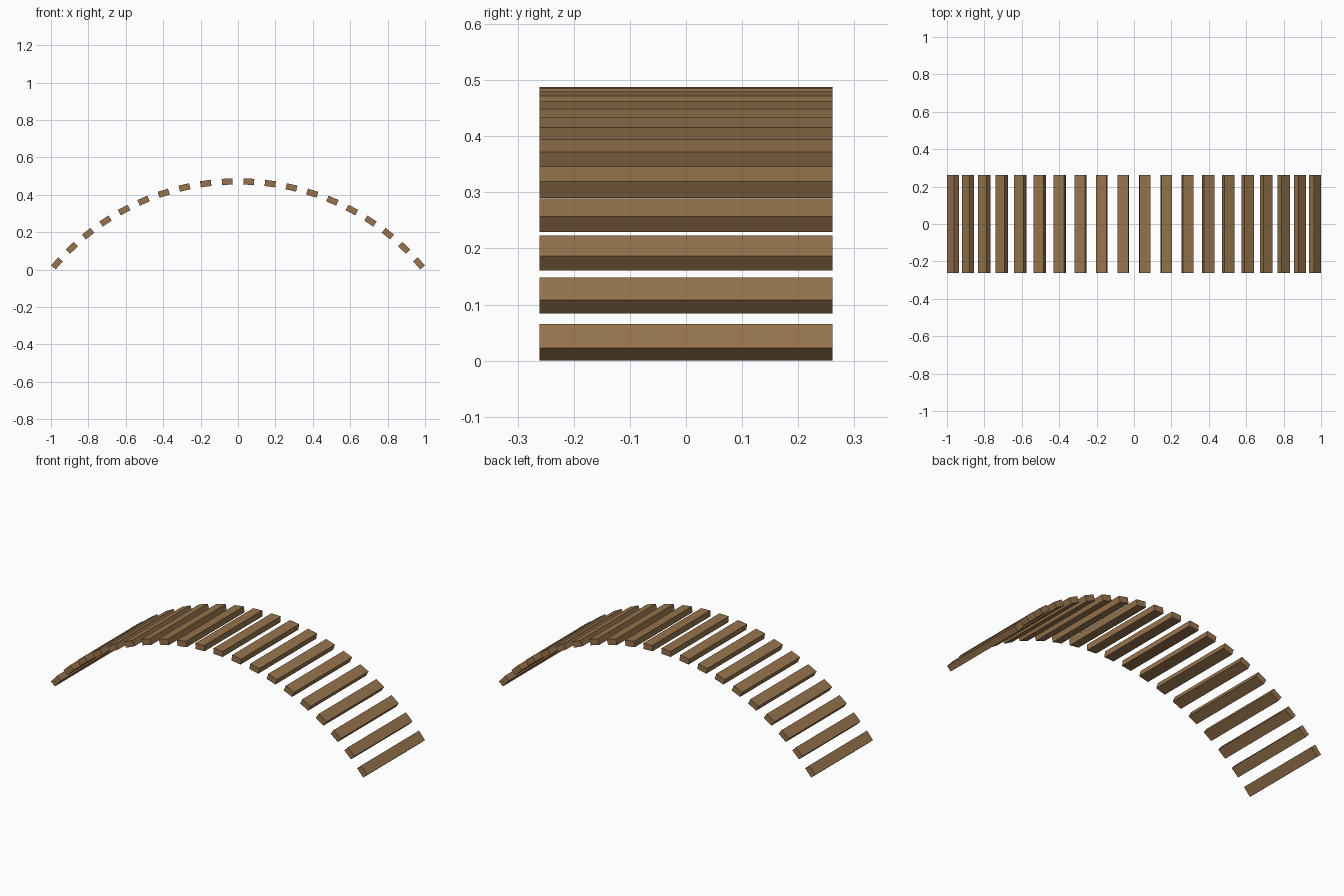
import bpy, math

if "Cube" in bpy.data.objects:
    bpy.data.objects.remove(bpy.data.objects["Cube"])

# Arc and plank dimensions
COUNT = 20
HALF_ANGLE = math.radians(48.69)
RADIUS = 0.968 / math.sin(HALF_ANGLE)
END_Z = 0.033
WIDTH, LENGTH, THICK = 0.058, 0.523, 0.033

wood = bpy.data.materials.new("brown wood")
wood.diffuse_color = (0.305, 0.174, 0.074, 1)
wood.use_nodes = True
wood.node_tree.nodes["Principled BSDF"].inputs["Base Color"].default_value = wood.diffuse_color


def plank(index):
    """One straight plank lying tangent to the arch."""
    a = HALF_ANGLE * (2 * index / (COUNT - 1) - 1)
    z = END_Z + RADIUS * (math.cos(a) - math.cos(HALF_ANGLE))
    bpy.ops.mesh.primitive_cube_add(
        size=1, location=(RADIUS * math.sin(a), 0, z), rotation=(0, a, 0))
    ob = bpy.context.object
    ob.name = f"bridge_plank_{index + 1:02d}"
    ob.scale = (WIDTH, LENGTH, THICK)
    bpy.ops.object.transform_apply(location=False, rotation=False, scale=True)
    ob.data.materials.append(wood)


# Arched row of deck planks
for i in range(COUNT):
    plank(i)
